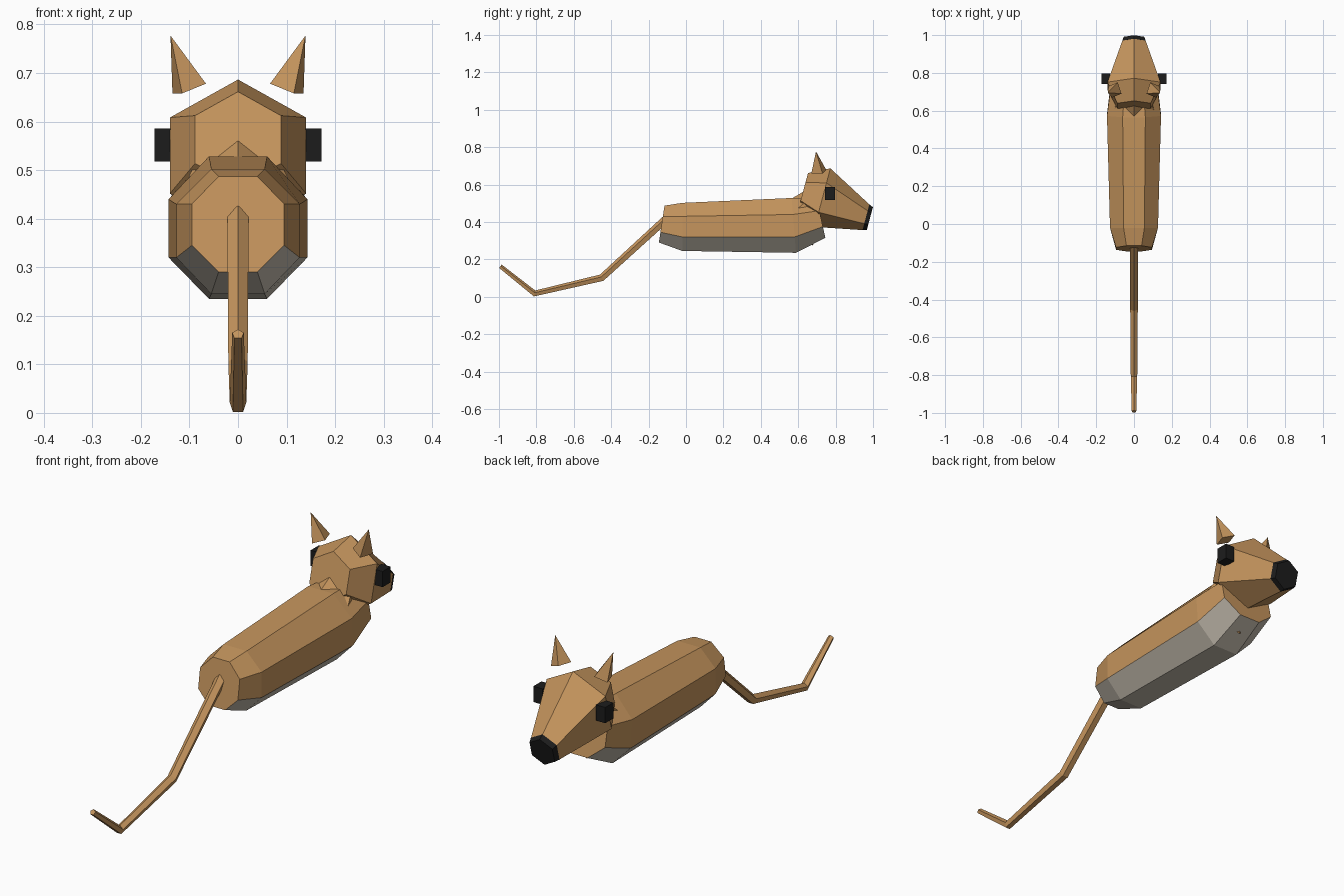
import bpy, bmesh
from math import sin, cos, pi, radians

if "Cube" in bpy.data.objects:
    bpy.data.objects.remove(bpy.data.objects["Cube"])


def material(name, rgb):
    m = bpy.data.materials.new(name)
    m.diffuse_color = (*rgb, 1)
    m.use_nodes = True
    m.node_tree.nodes["Principled BSDF"].inputs["Base Color"].default_value = m.diffuse_color
    return m


fur = material("fur", (0.56, 0.30, 0.11))
belly = material("belly", (0.55, 0.50, 0.42))
black = material("black", (0.012, 0.012, 0.012))


def ring(y, z, r, tilt, n=6):
    """Polygon ring with a vertex on top, its up-axis leaning towards +y by tilt degrees."""
    t = radians(tilt)
    return [(r * sin(a), y + r * cos(a) * sin(t), z + r * cos(a) * cos(t))
            for a in (2 * pi * i / n for i in range(n))]


def loft(name, rings, mats, under=()):
    """Skin rings of points and cap the ends; side strips listed in under use the second material."""
    bm = bmesh.new()
    loops = [[bm.verts.new(p) for p in r] for r in rings]
    n = len(loops[0])
    for a, b in zip(loops, loops[1:]):
        for i in range(n):
            j = (i + 1) % n
            f = bm.faces.new((a[i], a[j], b[j], b[i]))
            f.material_index = int(i in under)
    bm.faces.new(loops[0])
    bm.faces.new(loops[-1])
    return finish(name, bm, mats)


def finish(name, bm, mats):
    bmesh.ops.recalc_face_normals(bm, faces=bm.faces)
    me = bpy.data.meshes.new(name)
    bm.to_mesh(me)
    bm.free()
    for m in mats:
        me.materials.append(m)
    ob = bpy.data.objects.new(name, me)
    bpy.context.collection.objects.link(ob)
    return ob


def body_ring(wide, narrow, y_low, y_high, z0, z1, z2, z3):
    """Octagonal section that may lean between its bottom and top."""
    half = [(narrow, z0), (wide, z1), (wide, z2), (narrow, z3)]
    pts = half + [(-x, z) for x, z in reversed(half)]
    return [(x, y_low + (y_high - y_low) * (z - z0) / (z3 - z0), z) for x, z in pts]


# Body: brown back, pale belly (lower diagonals and bottom strip)
loft("body", [
    body_ring(0.095, 0.04, -0.145, -0.115, 0.29, 0.345, 0.43, 0.487),
    body_ring(0.127, 0.055, -0.02, -0.02, 0.245, 0.32, 0.43, 0.502),
    body_ring(0.143, 0.06, 0.588, 0.565, 0.235, 0.32, 0.44, 0.528),
    body_ring(0.125, 0.05, 0.745, 0.70, 0.315, 0.375, 0.46, 0.52),
], [fur, belly], under=(0, 6, 7))

# Neck
loft("neck", [ring(0.605, 0.39, 0.137, -32), ring(0.70, 0.50, 0.09, -32)], [fur])

# Head and nose
loft("head", [ring(0.626, 0.563, 0.102, 15), ring(0.73, 0.53, 0.162, 15),
              ring(0.962, 0.425, 0.071, 15)], [fur])
loft("nose", [ring(0.962, 0.425, 0.0715, 15), ring(0.983, 0.418, 0.063, 15)], [black])

# Eyes and ears on both sides
for s, side in ((1, "right"), (-1, "left")):
    bm = bmesh.new()
    bmesh.ops.create_cube(bm, size=1)
    for v in bm.verts:
        v.co = (s * 0.15 + v.co.x * 0.044, 0.77 + v.co.y * 0.055, 0.552 + v.co.z * 0.068)
    finish("eye_" + side, bm, [black])

    bm = bmesh.new()
    base = [bm.verts.new((s * x, y, z)) for x, y, z in
            ((0.135, 0.73, 0.658), (0.115, 0.67, 0.658), (0.066, 0.69, 0.678), (0.086, 0.75, 0.678))]
    tip = bm.verts.new((s * 0.139, 0.695, 0.777))
    bm.faces.new(base)
    for i in range(4):
        bm.faces.new((base[i], base[(i + 1) % 4], tip))
    finish("ear_" + side, bm, [fur])

# Tail: tapering bent tube
loft("tail", [ring(-0.11, 0.41, 0.023, -45, 5), ring(-0.45, 0.10, 0.021, -29, 5),
              ring(-0.81, 0.016, 0.018, 12, 5), ring(-0.993, 0.162, 0.0125, 37, 5)], [fur])
